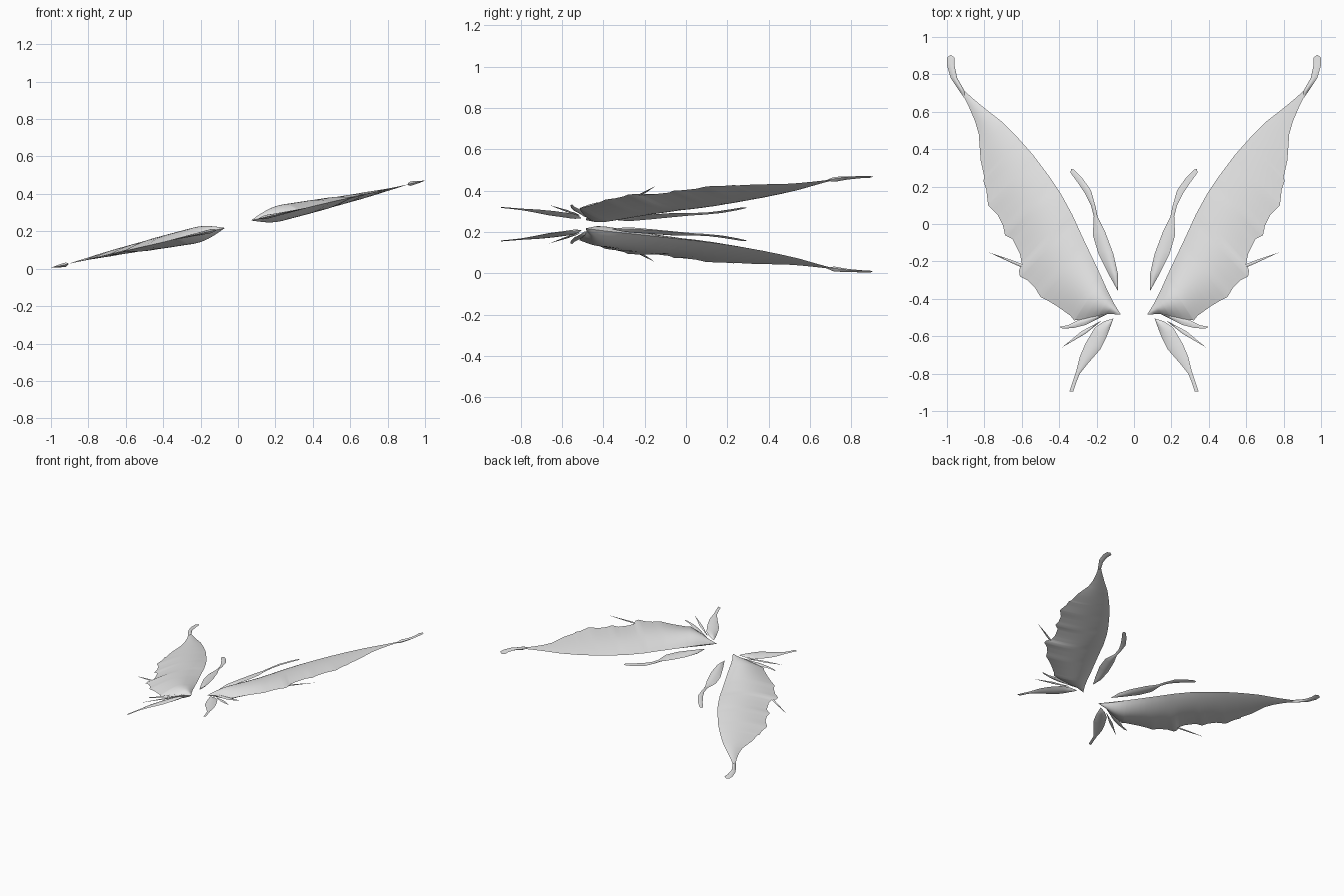
import bpy
import bmesh
import math
from mathutils import Vector

default_cube = bpy.data.objects.get("Cube")
if default_cube:
    bpy.data.objects.remove(default_cube, do_unlink=True)

# Single pale grey membrane colour
membrane = bpy.data.materials.new("pale_grey_membrane")
membrane.use_nodes = True
GREY = (0.8, 0.8, 0.8, 1.0)
membrane.diffuse_color = GREY
membrane.node_tree.nodes["Principled BSDF"].inputs["Base Color"].default_value = GREY

MID_Z = 0.238      # height of the axis the two sides turn around
ROOT_X, ROOT_Z, SLOPE = 0.07, 0.258, 0.23
RIB_STEPS = 12


def knot_fractions(points):
    """Length fraction of every point along a polyline."""
    lengths = [0.0]
    for start, end in zip(points, points[1:]):
        lengths.append(lengths[-1] + (end - start).length)
    return [length / lengths[-1] for length in lengths]


def point_at(points, knots, fraction):
    """Point on a polyline at a length fraction."""
    for i in range(len(points) - 1):
        if fraction <= knots[i + 1] + 1e-6:
            gap = knots[i + 1] - knots[i]
            return points[i].lerp(points[i + 1], (fraction - knots[i]) / gap)
    return points[-1]


def swell(along, across, fade_power):
    """Lens profile: zero on the rim, swelling quickly then fading to the tip."""
    ramp = math.sin(min(1.0, along / 0.16) * math.pi / 2)
    fade = max(0.0, 1 - along) ** fade_power
    return ramp * fade * max(0.0, math.sin(math.pi * across ** 0.85))


def build_leaf(name, inner_edge, outer_edge, top, bottom):
    """Loft a thin lens-shaped leaf between two edges, on both sides of the body."""
    inner = [Vector(p) for p in inner_edge]
    outer = [Vector(p) for p in outer_edge]
    inner_knots, outer_knots = knot_fractions(inner), knot_fractions(outer)
    stations = {round(k, 4) for k in inner_knots + outer_knots}
    stations |= {i / 40 for i in range(41)}

    for side, sign in (("left", 1), ("right", -1)):
        bm = bmesh.new()
        for thickness, fade_power in ((top, 1.5), (-bottom, 0.7)):
            rows = []
            for station in sorted(stations):
                a = point_at(inner, inner_knots, station)
                b = point_at(outer, outer_knots, station)
                row = []
                for step in range(RIB_STEPS + 1):
                    across = step / RIB_STEPS
                    p = a.lerp(b, across)
                    height = ROOT_Z - MID_Z + SLOPE * (p.x - ROOT_X)
                    height += thickness * swell(station, across, fade_power)
                    row.append(bm.verts.new((sign * p.x, p.y, MID_Z + sign * height)))
                rows.append(row)
            for low, high in zip(rows, rows[1:]):
                for i in range(RIB_STEPS):
                    quad = (low[i], low[i + 1], high[i + 1], high[i])
                    bm.faces.new(quad if thickness > 0 else quad[::-1])
        bmesh.ops.remove_doubles(bm, verts=bm.verts[:], dist=0.0002)
        bmesh.ops.recalc_face_normals(bm, faces=bm.faces[:])
        for face in bm.faces:
            face.smooth = True
        mesh = bpy.data.meshes.new(f"{side}_{name}")
        bm.to_mesh(mesh)
        bm.free()
        mesh.set_sharp_from_angle(angle=math.radians(25))
        mesh.materials.append(membrane)
        bpy.context.collection.objects.link(
            bpy.data.objects.new(f"{side}_{name}", mesh))


# Main blade: smooth leading edge, ragged trailing edge
build_leaf(
    "wing_blade",
    [(.07, -.485), (.11, -.42), (.14, -.36), (.185, -.26), (.235, -.155),
     (.28, -.06), (.33, .05), (.39, .16), (.45, .25), (.54, .37),
     (.62, .46), (.71, .55), (.8, .62), (.86, .67), (.905, .71)],
    [(.07, -.485), (.14, -.48), (.2, -.5), (.26, -.51), (.32, -.515), (.34, -.49),
     (.41, -.44), (.46, -.41), (.5, -.39), (.53, -.34), (.57, -.3),
     (.61, -.28), (.615, -.25), (.6, -.21), (.61, -.16),
     (.65, -.08), (.69, -.06), (.7, -.01), (.73, .05), (.78, .1), (.79, .185),
     (.805, .23), (.8, .25), (.82, .34), (.83, .48), (.85, .55), (.88, .62),
     (.905, .67)],
    top=0.06, bottom=0.046)

# Curled tail at the wing tip
build_leaf(
    "wing_tail",
    [(.905, .71), (.945, .78), (.96, .85), (.96, .89), (.98, .905)],
    [(.905, .67), (.94, .72), (.98, .78), (1, .85), (1, .89), (.98, .905)],
    top=0.016, bottom=0.012)

# Finger at the wing root
build_leaf(
    "root_finger",
    [(.14, -.48), (.24, -.495), (.3, -.515), (.35, -.54), (.4, -.55)],
    [(.14, -.48), (.2, -.51), (.26, -.54), (.32, -.555), (.38, -.56), (.4, -.55)],
    top=0.012, bottom=0.01)

# Barb sticking out of the trailing edge
build_leaf(
    "trailing_barb",
    [(.56, -.23), (.66, -.19), (.78, -.15)],
    [(.57, -.245), (.64, -.215), (.78, -.15)],
    top=0.006, bottom=0.006)

# Slender forward plume
build_leaf(
    "upper_plume",
    [(.085, -.36), (.085, -.27), (.11, -.16), (.155, -.04), (.195, .04),
     (.205, .09), (.23, .18), (.28, .25), (.32, .29), (.335, .295)],
    [(.085, -.36), (.135, -.27), (.19, -.16), (.22, -.06), (.215, .04),
     (.23, .1), (.26, .16), (.3, .22), (.34, .275), (.335, .295)],
    top=0.014, bottom=0.014)

# Leaf-shaped rear plume
build_leaf(
    "lower_plume",
    [(.11, -.505), (.13, -.56), (.15, -.61), (.18, -.67), (.25, -.75),
     (.29, -.8), (.31, -.85), (.325, -.895)],
    [(.11, -.505), (.16, -.52), (.21, -.555), (.26, -.64), (.29, -.71),
     (.31, -.79), (.33, -.85), (.345, -.895)],
    top=0.014, bottom=0.012)

# Thin quill between wing and rear plume
build_leaf(
    "quill",
    [(.17, -.515), (.26, -.587), (.385, -.66)],
    [(.17, -.515), (.28, -.573), (.385, -.66)],
    top=0.006, bottom=0.006)
